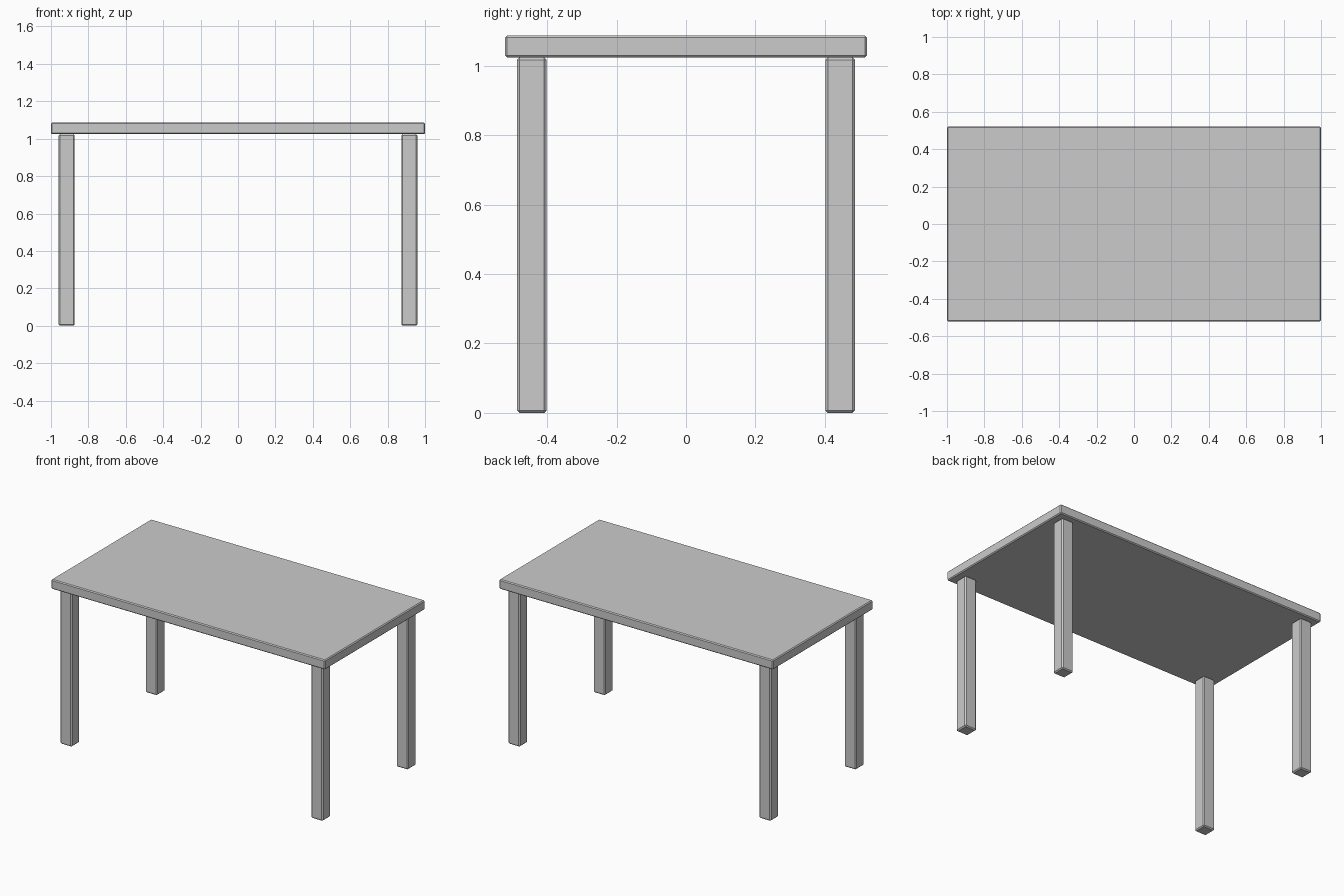
import bpy

if "Cube" in bpy.data.objects:
    bpy.data.objects.remove(bpy.data.objects["Cube"])


def bevelled_box(name, center, size, bevel):
    bpy.ops.mesh.primitive_cube_add(size=1, location=center)
    obj = bpy.context.object
    obj.name = name
    obj.scale = size
    bpy.ops.object.transform_apply(location=False, rotation=False, scale=True)
    mod = obj.modifiers.new("edge_bevel", 'BEVEL')
    mod.width = bevel
    mod.segments = 1
    return obj


LEG_TOP = 1.024
TOP = 1.087

# Table top
bevelled_box("table_top", (0, 0, (LEG_TOP + TOP) / 2), (2.0, 1.042, TOP - LEG_TOP), 0.006)

# Four legs
for x_side, x in (("left", -0.916), ("right", 0.916)):
    for y_side, y in (("front", -0.444), ("back", 0.444)):
        bevelled_box(f"{y_side}_{x_side}_leg", (x, y, LEG_TOP / 2), (0.085, 0.085, LEG_TOP), 0.007)
